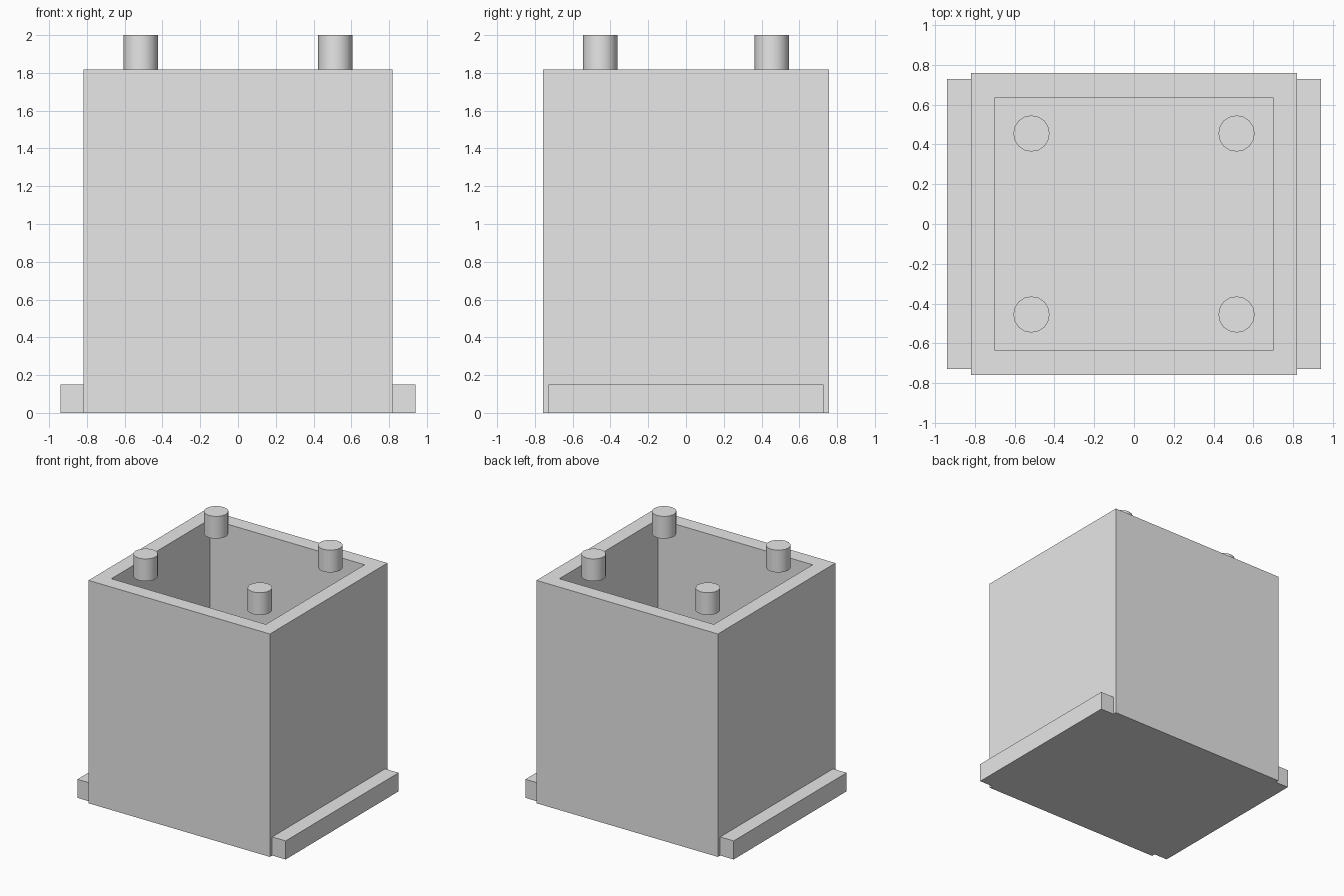
import bpy
import bmesh
from mathutils import Matrix

cube = bpy.data.objects.get("Cube")
if cube:
    bpy.data.objects.remove(cube, do_unlink=True)

U = 2 / 16.5  # one module, equal to the wall thickness

grey = bpy.data.materials.new("plain grey")
grey.use_nodes = True
grey.diffuse_color = (0.8, 0.8, 0.8, 1)
grey.node_tree.nodes["Principled BSDF"].inputs["Base Color"].default_value = (0.8, 0.8, 0.8, 1)


def add_object(name, bm):
    mesh = bpy.data.meshes.new(name)
    bm.to_mesh(mesh)
    bm.free()
    mesh.materials.append(grey)
    obj = bpy.data.objects.new(name, mesh)
    bpy.context.collection.objects.link(obj)
    return obj


def block(size, centre):
    bm = bmesh.new()
    place = Matrix.Translation(centre) @ Matrix.Diagonal((*size, 1))
    bmesh.ops.create_cube(bm, size=1, matrix=place)
    return bm


# Open box: inset the top face for the rim, then sink it to the floor
height = 15 * U
bm = block((13.5 * U, 12.5 * U, height), (0, 0, height / 2))
top = max(bm.faces, key=lambda f: f.calc_center_median().z)
bmesh.ops.inset_region(bm, faces=[top], thickness=U, use_even_offset=True)
hole = bmesh.ops.extrude_face_region(bm, geom=[top])
bmesh.ops.delete(bm, geom=[top], context='FACES')
verts = [v for v in hole["geom"] if isinstance(v, bmesh.types.BMVert)]
bmesh.ops.translate(bm, verts=verts, vec=(0, 0, U - height))
bmesh.ops.recalc_face_normals(bm, faces=bm.faces)
add_object("open_box", bm)

# Foot rails along both sides
for side, sign in (("left", 1), ("right", -1)):
    rail = block((U, 12 * U, 1.25 * U), (sign * 7.25 * U, 0, 0.625 * U))
    add_object(side + "_foot_rail", rail)

# Four round pegs, level with the rim at their lower ends
for side, sx in (("left", 1), ("right", -1)):
    for end, sy in (("front", -1), ("back", 1)):
        bm = bmesh.new()
        place = Matrix.Translation((sx * 4.25 * U, sy * 3.75 * U, 15.75 * U))
        bmesh.ops.create_cone(bm, cap_ends=True, segments=16, radius1=0.75 * U,
                              radius2=0.75 * U, depth=1.5 * U, matrix=place)
        for face in bm.faces:
            face.smooth = abs(face.normal.z) < 0.5
        for edge in bm.edges:
            edge.smooth = all(f.smooth for f in edge.link_faces)
        add_object(end + "_" + side + "_peg", bm)
